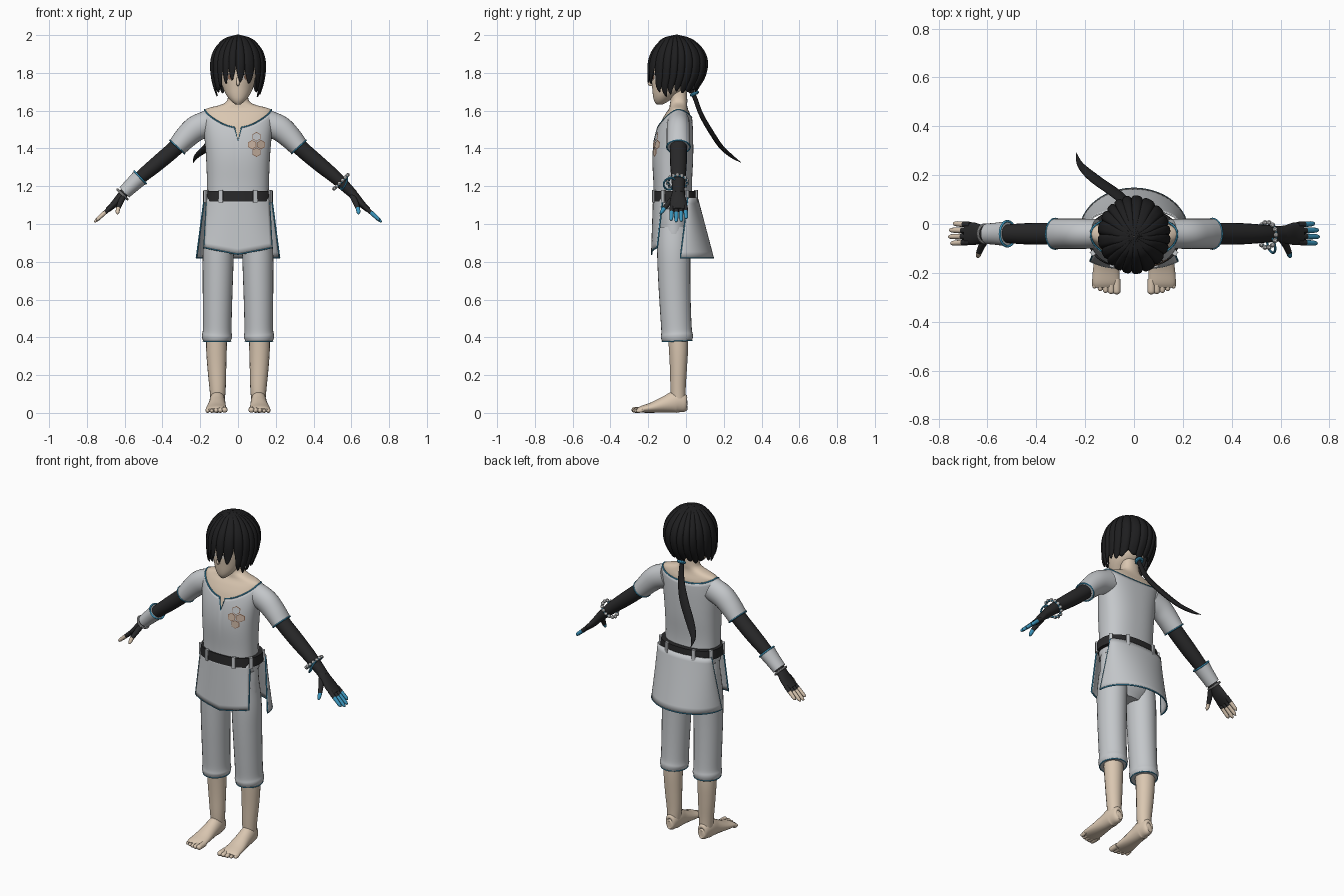
import bpy, bmesh, math
from math import sin, cos, pi, radians
from mathutils import Vector, Matrix

cube = bpy.data.objects.get("Cube")
if cube:
    bpy.data.objects.remove(cube)


def material(name, r, g, b):
    m = bpy.data.materials.new(name)
    m.use_nodes = True
    m.diffuse_color = (r, g, b, 1)
    bsdf = m.node_tree.nodes["Principled BSDF"]
    bsdf.inputs["Base Color"].default_value = (r, g, b, 1)
    bsdf.inputs["Roughness"].default_value = 0.8
    return m


SKIN = material("skin", .70, .57, .44)
CLOTH = material("pale grey cloth", .55, .57, .59)
DARK = material("dark knit", .022, .022, .023)
HAIR = material("black hair", .013, .013, .014)
BLUE = material("blue trim", .045, .31, .52)
METAL = material("light metal", .5, .5, .5)
BROWN = material("brown outline", .25, .14, .09)
TAN = material("tan patch", .58, .45, .36)
WHITE = material("eye white", .75, .73, .7)


def finish(name, verts, faces, mats, smooth=True, recalc=True):
    me = bpy.data.meshes.new(name)
    me.from_pydata([tuple(v) for v in verts], [], faces)
    for m in mats:
        me.materials.append(m)
    if recalc:
        bm = bmesh.new()
        bm.from_mesh(me)
        bmesh.ops.recalc_face_normals(bm, faces=bm.faces)
        bm.to_mesh(me)
        bm.free()
    ob = bpy.data.objects.new(name, me)
    bpy.context.collection.objects.link(ob)
    if smooth:
        bpy.ops.object.select_all(action='DESELECT')
        ob.select_set(True)
        bpy.context.view_layer.objects.active = ob
        bpy.ops.object.shade_smooth_by_angle(angle=radians(50))
    return ob


def grid(name, rows, mats, closed=True, caps=True, thick=0):
    """Skin rows of points; the second material starts where mats gives a fraction."""
    n, tip = len(rows[0]), None
    if isinstance(mats, tuple):
        tip, mats = mats[0], list(mats[1:])
    else:
        mats = [mats]
    faces = [(r * n + c, r * n + (c + 1) % n, (r + 1) * n + (c + 1) % n, (r + 1) * n + c)
             for r in range(len(rows) - 1) for c in range(n if closed else n - 1)]
    if caps and closed:
        faces += [tuple(range(n)), tuple(range((len(rows) - 1) * n, len(rows) * n))]
    ob = finish(name, [p for row in rows for p in row], faces, mats)
    if tip is not None:
        for f in ob.data.polygons:
            f.material_index = int(max(f.vertices) // n / (len(rows) - 1) > tip)
    if thick:
        mod = ob.modifiers.new("thickness", 'SOLIDIFY')
        mod.thickness, mod.offset = thick, 0
    return ob


def sample(rows, k):
    """Smooth interpolation of a table keyed by its first column."""
    i = 0
    while i < len(rows) - 2 and k > rows[i + 1][0]:
        i += 1
    p, a, b, q = rows[max(i - 1, 0)], rows[i], rows[i + 1], rows[min(i + 2, len(rows) - 1)]
    h = b[0] - a[0]
    t = min(max((k - a[0]) / h, 0), 1)
    out = []
    for j in range(1, len(a)):
        m0 = (b[j] - p[j]) / (b[0] - p[0]) * h
        m1 = (q[j] - a[j]) / (q[0] - a[0]) * h
        out.append(a[j] + m0 * t + (3 * (b[j] - a[j]) - 2 * m0 - m1) * t * t
                   + (m0 + m1 - 2 * (b[j] - a[j])) * t ** 3)
    return out


def oval(a, rx, ry, power=2):
    c, s = cos(a), sin(a)
    return (rx * math.copysign(abs(c) ** (2 / power), c), ry * math.copysign(abs(s) ** (2 / power), s))


def on_table(table, a, z, power=2, grow=0):
    yc, rx, ry = sample(table, z)
    x, y = oval(a, rx + grow, ry + grow, power)
    return Vector((x, yc + y, z))


def loft(name, table, mat, n=48, steps=24, power=2, grow=0):
    z0, z1 = table[0][0], table[-1][0]
    return grid(name, [[on_table(table, 2 * pi * c / n, z0 + (z1 - z0) * r / steps, power, grow)
                        for c in range(n)] for r in range(steps + 1)], mat)


def tube(name, path, mat, ref, side=1, n=18, steps=5):
    """Path of (x, y, z, radius along ref, other radius)."""
    rows, keyed = [], [(i, p[0] * side, *p[1:]) for i, p in enumerate(path)]
    last = len(path) - 1
    for k in range(last * steps + 1):
        s = sample(keyed, k / steps)
        near = [Vector(sample(keyed, min(max(k / steps + d, 0), last))[:3]) for d in (-.05, .05)]
        t = (near[1] - near[0]).normalized()
        u = (Vector(ref) - t * t.dot(Vector(ref))).normalized()
        v = t.cross(u)
        rows.append([Vector(s[:3]) + u * s[3] * cos(a) + v * s[4] * sin(a)
                     for a in (2 * pi * c / n for c in range(n))])
    grid(name, rows, mat)
    return rows


def trim(name, points, closed=False, r=.004, mat=BLUE):
    cu = bpy.data.curves.new(name, 'CURVE')
    cu.dimensions, cu.bevel_depth, cu.bevel_resolution = '3D', r, 1
    sp = cu.splines.new('POLY')
    sp.points.add(len(points) - 1)
    for q, p in zip(sp.points, points):
        q.co = (*p, 1)
    sp.use_cyclic_u = closed
    cu.materials.append(mat)
    bpy.context.collection.objects.link(bpy.data.objects.new(name, cu))


def plate(name, table, cx, cz, rx, rz, n, mat, lift, power):
    """Thin polygon lying on the front of a lofted form."""
    pts = []
    for i in range(n):
        x, z = cx + rx * sin(-2 * pi * i / n), cz + rz * cos(2 * pi * i / n)
        yc, sx, sy = sample(table, z)
        pts.append((x, yc - sy * (1 - abs(x / sx) ** power) ** (1 / power) - lift, z))
    finish(name, pts, [tuple(range(n))], [mat], False, False)


def ring(name, loc, rot, major, minor, mat):
    bpy.ops.mesh.primitive_torus_add(location=loc, rotation=rot, major_radius=major, minor_radius=minor,
                                     major_segments=28, minor_segments=8)
    ob = bpy.context.object
    ob.name = name
    ob.data.materials.append(mat)
    bpy.ops.object.shade_smooth_by_angle()


# Shirt with a wide neckline and front slit, over the skin of chest and neck
TORSO = [(1.08, -.065, .165, .105), (1.2, -.07, .162, .1), (1.35, -.07, .167, .106),
         (1.45, -.065, .175, .101), (1.53, -.055, .183, .088), (1.58, -.045, .185, .072),
         (1.61, -.04, .175, .056)]
NECK = [(1.63, -.04, .1, .052), (1.65, -.038, .066, .051), (1.72, -.04, .055, .05)]
loft("neck_and_chest", TORSO[2:] + NECK, SKIN, power=2.3, steps=40, grow=-.006)


def neckline(i, n):
    a = 2 * pi * i / n
    c = abs(cos(a))
    if i == 3 * n // 4:
        return 1.44
    return 1.51 + .095 * c ** 1.6 if sin(a) < 0 else 1.565 + .04 * c * c


N = 96
shirt = [[on_table(TORSO, 2 * pi * i / N, 1.08 + (neckline(i, N) - 1.08) * r / 24, 2.4)
          for i in range(N)] for r in range(25)]
grid("shirt", shirt, CLOTH, caps=False, thick=.004)
trim("neckline_trim", shirt[-1], True)

# Hexagon patches on the chest
for hx, hz, fill in ((.075, 1.42, TAN), (.122, 1.42, TAN), (.098, 1.38, TAN), (.098, 1.462, CLOTH)):
    plate("patch_edge", TORSO, hx, hz, .025, .025, 6, BROWN, .005, 2.4)
    plate("patch", TORSO, hx, hz, .021, .021, 6, fill, .007, 2.4)

# Belt and its loops
BELT = [(1.12, -.058, .186, .122), (1.175, -.058, .184, .12)]
loft("belt", BELT, DARK, power=2.4, steps=1, n=64)
for deg in (26, 65, 115, 154, 206, 245, 295, 334):
    a = radians(deg)
    p = on_table(BELT, a, 1.147, 2.4)
    bpy.ops.mesh.primitive_cube_add(size=1, location=p, rotation=(0, 0, math.atan2(sin(a) * 1.5, cos(a))))
    bpy.context.object.name = "belt_loop"
    bpy.context.object.scale = (.016, .02, .066)
    bpy.context.object.data.materials.append(CLOTH)

# Front and back tunic panels with trimmed edges
front, back = [], []
for r in range(11):
    t = r / 10
    front.append([Vector((u * (.166 + .014 * t), -.172 - .01 * t + .05 * abs(u) ** 3 * (1 - .4 * t),
                          1.14 + (.84 + .035 * abs(u) - 1.14) * t)) for u in (i / 12 - 1 for i in range(25))])
    back.append([Vector((cos(a) * (.178 + .042 * t), .01 - .04 * t + sin(a) * (.05 + .125 * t), 1.14 - .32 * t))
                 for a in (pi * i / 32 for i in range(33))])
for name, rows in (("front_panel", front), ("back_panel", back)):
    grid(name, rows, CLOTH, closed=False, thick=.006)
    trim(name + "_trim", [r[0] for r in rows] + rows[-1] + [r[-1] for r in reversed(rows)])

# Trouser seat
loft("trouser_seat", [(.84, -.065, .1, .06), (.9, -.065, .165, .088), (1.0, -.065, .174, .095),
                      (1.13, -.065, .165, .1)], CLOTH)

# Head, nose and eyes
HEAD = [(1.632, -.14, .012, .015), (1.65, -.13, .036, .038), (1.68, -.113, .06, .062),
        (1.72, -.083, .08, .096), (1.77, -.067, .091, .116), (1.85, -.057, .1, .124), (1.93, -.05, .075, .09)]
loft("head", HEAD, SKIN)
tube("nose", [(0, -.172, 1.79, .006, .004), (0, -.186, 1.76, .008, .008), (0, -.193, 1.742, .009, .01),
              (0, -.178, 1.732, .004, .003)], SKIN, (1, 0, 0), n=10)
for s in (1, -1):
    plate("eye_white", HEAD, s * .043, 1.778, .022, .016, 16, WHITE, .003, 2)
    plate("iris", HEAD, s * .043, 1.778, .011, .015, 14, BROWN, .005, 2)
    plate("eyelid", HEAD, s * .044, 1.793, .025, .004, 10, HAIR, .006, 2)

# Hair cap made of tapering clumps
HAIRCAP = [(1.66, -.065, .105, .09), (1.72, -.065, .128, .13), (1.78, -.05, .142, .15),
           (1.85, -.043, .146, .157), (1.91, -.042, .132, .14), (1.96, -.045, .096, .1),
           (1.985, -.05, .06, .062), (2.0, -.05, .002, .002)]
rows, M = [], 240
for r in range(31):
    t, row = sin(pi / 2 * r / 30), []
    for i in range(M):
        a = 2 * pi * i / M
        clump = abs(sin(10 * a + .8 * sin(3 * a)))
        facing = -sin(a)
        fringe = min(max((facing - .62) * 6, 0), 1)
        nape = min(max(-facing * 2, 0), 1)
        low = 1.685 + .065 * fringe + .02 * nape
        low += (.05 + .035 * fringe - .03 * nape) * (1 - clump) + .012 * sin(7 * a + 1)
        p = on_table(HAIRCAP, a, low + (2.0 - low) * t)
        k = 1 - .075 * (1 - clump) ** 2
        row.append(Vector((p.x * k, (p.y + .05) * k - .05, p.z)))
    rows.append(row)
grid("hair", rows, HAIR, caps=False, thick=.006)

# Tied tail of hair
ring("hair_tie", (0, .045, 1.69), (radians(25), 0, 0), .017, .009, BLUE)
tube("hair_tail", [(0, .03, 1.71, .014, .012), (-.005, .05, 1.66, .014, .012), (-.025, .08, 1.58, .021, .012),
                   (-.075, .125, 1.5, .026, .013), (-.16, .185, 1.41, .024, .012),
                   (-.218, .24, 1.36, .014, .009), (-.237, .292, 1.325, .001, .001)], HAIR, (1, 0, 0))

for s, label, tip in ((1, "left_", BLUE), (-1, "right_", SKIN)):
    # Sleeve and knitted arm
    hem = tube(label + "sleeve", [(.15, -.04, 1.535, .06, .07), (.22, -.04, 1.507, .062, .068),
                                  (.27, -.04, 1.465, .062, .062), (.322, -.04, 1.408, .062, .053)],
               CLOTH, (0, 1, 0), s, n=28)
    trim(label + "sleeve_trim", hem[-1], True)
    tube(label + "arm", [(.27, -.04, 1.465, .046, .044), (.34, -.04, 1.395, .045, .043),
                         (.43, -.04, 1.318, .044, .041), (.52, -.04, 1.243, .038, .035),
                         (.61, -.04, 1.158, .03, .025)], DARK, (0, 1, 0), s)
    # Gloved hand with bare fingertips
    tube(label + "palm", [(.585, -.04, 1.182, .03, .026), (.62, -.042, 1.146, .037, .023),
                          (.655, -.04, 1.106, .046, .019), (.69, -.04, 1.074, .043, .014)], DARK, (0, 1, 0), s)
    for i, reach in enumerate((.9, 1, .96, .78)):
        y = -.074 + .0235 * i
        path = [(.67 + .09 * reach * f, y + (y + .04) * .15 * f, 1.092 - .082 * reach * f, w, w)
                for f, w in ((0, .0125), (.5, .0115), (.88, .0095), (1, .003))]
        tube(label + "finger", path, (.3, DARK, tip), (0, 1, 0), s, n=10)
    tube(label + "thumb", [(.605, -.06, 1.15, .015, .016), (.622, -.088, 1.115, .014, .015),
                           (.634, -.115, 1.083, .012, .012), (.638, -.13, 1.062, .009, .01),
                           (.639, -.137, 1.052, .003, .003)], (.5, DARK, tip), (0, 1, 0), s, n=10)

    # Trouser leg, shin and foot
    hem = tube(label + "trouser_leg", [(.095, -.065, .98, .075, .088), (.104, -.065, .85, .082, .088),
                                       (.107, -.062, .7, .08, .085), (.109, -.056, .55, .077, .082),
                                       (.11, -.05, .44, .076, .081), (.111, -.048, .405, .08, .085),
                                       (.111, -.047, .38, .073, .079)], CLOTH, (1, 0, 0), s, n=28)
    trim(label + "trouser_trim", hem[-1], True, .003)
    tube(label + "shin", [(.112, -.045, .46, .056, .054), (.114, -.04, .35, .055, .052),
                          (.112, -.04, .24, .05, .046), (.108, -.042, .13, .043, .041),
                          (.108, -.04, .05, .036, .038)], SKIN, (1, 0, 0), s)
    tube(label + "foot", [(.108, .007, .045, .012, .02), (.108, -.004, .046, .03, .043),
                          (.109, -.05, .058, .041, .058), (.111, -.11, .045, .045, .044),
                          (.114, -.18, .028, .053, .028), (.115, -.235, .019, .056, .018),
                          (.115, -.258, .014, .05, .01)], SKIN, (1, 0, 0), s, n=20)
    for i in range(5):
        w, end = .016 - .0018 * min(i, 3), -.288 + .0015 * i * i
        x = .071 + .0225 * i
        tube(label + "toe", [(x, -.225, .018, w, w), (x, end + .02, w, w, w), (x, end + .006, w, w * .85, w * .8),
                             (x, end, w, w * .3, w * .3)], SKIN, (1, 0, 0), s, n=10, steps=3)

# Flared cuff and ring on the right wrist
cuff = tube("right_cuff", [(.518, -.04, 1.247, .052, .046), (.56, -.04, 1.207, .046, .041),
                           (.602, -.04, 1.167, .042, .037)], CLOTH, (0, 1, 0), -1, n=24)
trim("right_cuff_trim", cuff[0], True, .005)
ring("right_wrist_ring", (-.612, -.04, 1.157), (0, radians(-135), 0), .037, .006, METAL)

# Beaded bracelet and loose loop on the left wrist
tilt = Matrix.Rotation(radians(135), 3, 'Y')
ring("left_bracelet", (.548, -.045, 1.22), (0, radians(135), 0), .05, .005, BLUE)
for i in range(14):
    a = 2 * pi * i / 14
    spot = Vector((.545, -.045, 1.223)) + tilt @ Vector((cos(a), sin(a), 0)) * .052
    bpy.ops.mesh.primitive_uv_sphere_add(segments=10, ring_count=6, radius=.0105, location=spot)
    bpy.context.object.name = "bracelet_bead"
    bpy.context.object.data.materials.append(METAL)
    bpy.ops.object.shade_smooth_by_angle()
ring("left_bracelet_loop", (.562, -.085, 1.213), (0, radians(115), radians(15)), .034, .005, BLUE)
